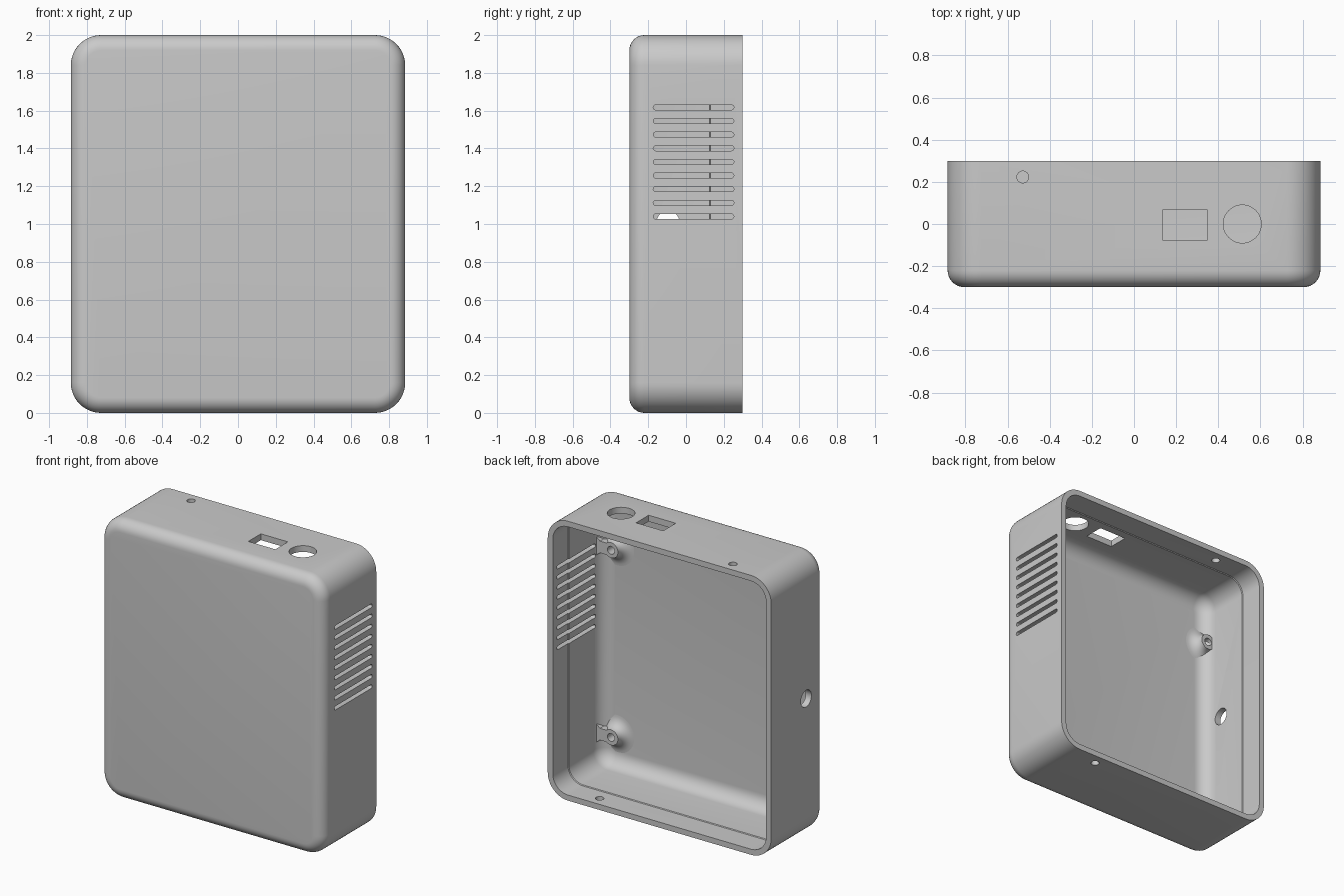
import bpy, bmesh, math
from mathutils import Matrix, Vector

old = bpy.data.objects.get("Cube")
if old:
    bpy.data.objects.remove(old, do_unlink=True)

HALF_W, HALF_H, HALF_D, CORNER = 0.885, 1.0, 0.3, 0.16
WALL, FLOOR, FILLET, EDGE = 0.045, -0.25, 0.1, 0.08
BOSS_TOP = -0.18

grey = bpy.data.materials.new("plain_grey")
grey.use_nodes = True
colour = (0.59, 0.59, 0.59, 1)
grey.diffuse_color = colour
grey.node_tree.nodes["Principled BSDF"].inputs["Base Color"].default_value = colour


def finish(name, bm):
    bmesh.ops.recalc_face_normals(bm, faces=bm.faces)
    mesh = bpy.data.meshes.new(name)
    bm.to_mesh(mesh)
    bm.free()
    mesh.materials.append(grey)
    obj = bpy.data.objects.new(name, mesh)
    bpy.context.collection.objects.link(obj)
    return obj


def activate(obj):
    bpy.ops.object.select_all(action='DESELECT')
    obj.select_set(True)
    bpy.context.view_layer.objects.active = obj


def loft(bm, rings):
    """Skin a row of closed rings and cap both ends."""
    loops = [[bm.verts.new(p) for p in ring] for ring in rings]
    for a, b in zip(loops, loops[1:]):
        for i in range(len(a)):
            j = (i + 1) % len(a)
            bm.faces.new((a[i], a[j], b[j], b[i]))
    bm.faces.new(loops[0])
    bm.faces.new(loops[-1])


def case_ring(inset, y, steps=12):
    """Rounded rectangle across the case at depth y."""
    r = CORNER - inset
    pts = []
    for quarter, (sx, sz) in enumerate([(1, 1), (-1, 1), (-1, -1), (1, -1)]):
        for i in range(steps + 1):
            a = (quarter + i / steps) * math.pi / 2
            pts.append(Vector((sx * (HALF_W - CORNER) + r * math.cos(a), y,
                               1 + sz * (HALF_H - CORNER) + r * math.sin(a))))
    return pts


# Case: rounded outside, rim, small inner step, filleted floor
quarter_turn = [math.pi / 2 * i / 8 for i in range(9)]
rings = [case_ring(EDGE * (1 - math.sin(a)), -HALF_D + EDGE * (1 - math.cos(a)))
         for a in quarter_turn]
rings += [case_ring(0, HALF_D), case_ring(WALL - 0.005, HALF_D),
          case_ring(WALL - 0.005, 0.13), case_ring(WALL, 0.125)]
rings += [case_ring(WALL + FILLET * (1 - math.cos(a)), FLOOR + FILLET * (1 - math.sin(a)))
          for a in quarter_turn]
bm = bmesh.new()
loft(bm, rings)
case = finish("case_shell", bm)

# Openings
cut = bmesh.new()


def cut_round(x, y, z, r, axis):
    turn = Matrix.Rotation(math.pi / 2, 4, 'Y') if axis == 'X' else Matrix()
    bmesh.ops.create_cone(cut, cap_ends=True, segments=40, radius1=r, radius2=r,
                          depth=0.2, matrix=Matrix.Translation((x, y, z)) @ turn)


cut_round(0.514, 0, 2, 0.09, 'Z')               # round port
cut_round(-0.528, 0.223, 2, 0.028, 'Z')         # screw holes
cut_round(0.528, 0.223, 0, 0.028, 'Z')
cut_round(-HALF_W, -0.095, 1.01, 0.06, 'X')     # side hole
bmesh.ops.create_cube(cut, size=1, matrix=Matrix.Translation((0.242, -0.005, 2))
                      @ Matrix.Diagonal((0.214, 0.142, 0.2, 1)))
for i in range(9):                              # vent slots
    z, r = 1.04 + i * 0.0722, 0.0135
    outline = [(s * 0.2 + 0.04 + r * math.cos(a), z + r * math.sin(a))
               for s, start in ((1, -0.5), (-1, 0.5))
               for a in (math.pi * (start + k / 8) for k in range(9))]
    loft(cut, [[(x, y, h) for y, h in outline] for x in (HALF_W - 0.1, HALF_W + 0.1)])
cutter = finish("opening_cutter", cut)
cutter.hide_render = True

activate(case)
mod = case.modifiers.new("openings", 'BOOLEAN')
mod.object = cutter
mod.operation = 'DIFFERENCE'
mod.solver = 'EXACT'
bpy.ops.object.modifier_apply(modifier=mod.name)
bpy.data.objects.remove(cutter, do_unlink=True)
bpy.ops.object.shade_smooth_by_angle(angle=math.radians(30))


# Screw bosses: flared foot, flat top, blind hole, pad running into the wall
def boss_ring(x, y, z, r, n=40):
    """Circle kept inside the thickness of the side walls."""
    limit = HALF_W - 0.02
    angles = [2 * math.pi * i / n for i in range(n)]
    return [(max(-limit, min(limit, x + r * math.cos(t))), y, z + r * math.sin(t))
            for t in angles]


def boss(name, x, z):
    side = math.copysign(1, x)
    height = BOSS_TOP - FLOOR
    bm = bmesh.new()
    flare = [(0.055 + 0.08 * (1 - math.sin(a)), FLOOR + height * (1 - math.cos(a)))
             for a in quarter_turn]
    flare.insert(0, (0.135, FLOOR - 0.01))
    loft(bm, [boss_ring(x, y, z, r) for r, y in
              flare + [(0.028, BOSS_TOP), (0.028, FLOOR + 0.005)]])
    # pad outline widens toward the wall
    near, far = x + side * 0.035, side * (HALF_W - 0.025)
    mid = (near + far) / 2
    pad = [(near, -0.042), (mid, -0.042), (far, -0.085),
           (far, 0.085), (mid, 0.042), (near, 0.042)]
    loft(bm, [[(px, y, z + pz) for px, pz in pad] for y in (FLOOR, BOSS_TOP - 0.0005)])
    obj = finish(name, bm)
    activate(obj)
    bpy.ops.object.shade_smooth_by_angle(angle=math.radians(30))


for word, x in (("left", 0.72), ("right", -0.8)):
    boss(f"upper_{word}_boss", x, 1.61)
    boss(f"lower_{word}_boss", x, 0.27)
